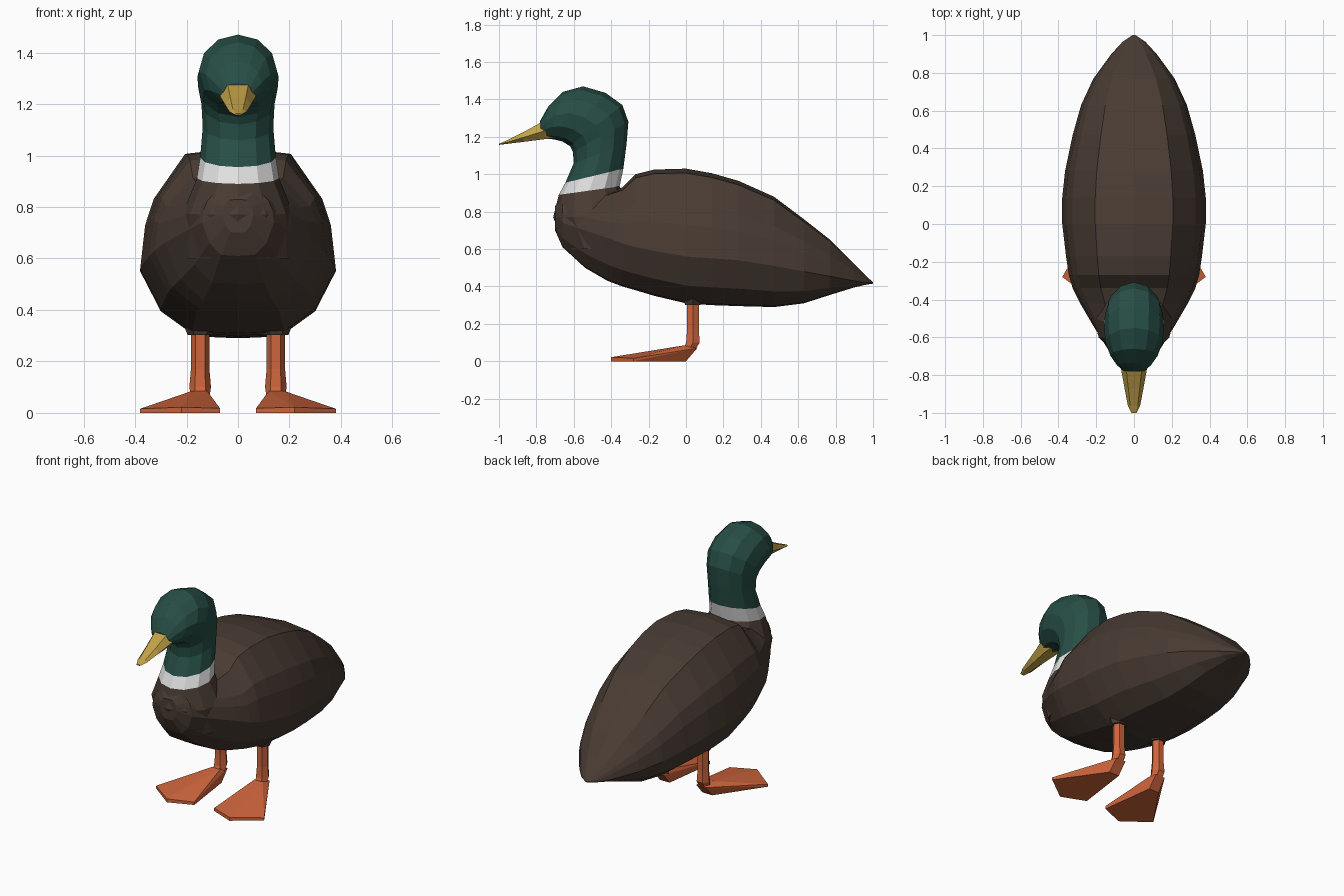
import bpy, bmesh, math

if "Cube" in bpy.data.objects:
    bpy.data.objects.remove(bpy.data.objects["Cube"])


def material(name, rgb):
    m = bpy.data.materials.new(name)
    m.diffuse_color = (*rgb, 1)
    m.use_nodes = True
    m.node_tree.nodes["Principled BSDF"].inputs["Base Color"].default_value = m.diffuse_color
    return m


BROWN = material("dark brown feathers", (0.066, 0.044, 0.033))
WHITE = material("white collar", (0.74, 0.74, 0.74))
GREEN = material("dark green feathers", (0.020, 0.075, 0.060))
YELLOW = material("yellow bill", (0.54, 0.36, 0.065))
ORANGE = material("orange legs", (0.62, 0.13, 0.045))


def finish(name, bm, mats):
    bmesh.ops.recalc_face_normals(bm, faces=bm.faces)
    me = bpy.data.meshes.new(name)
    bm.to_mesh(me)
    bm.free()
    for m in mats:
        me.materials.append(m)
    ob = bpy.data.objects.new(name, me)
    bpy.context.collection.objects.link(ob)
    return ob


def loft(name, rings, mats, mat_rule=lambda i: 0):
    """Skin a list of equal-length point rings and cap both ends."""
    bm = bmesh.new()
    vs = [[bm.verts.new(p) for p in r] for r in rings]
    n = len(vs[0])
    for i in range(len(vs) - 1):
        for k in range(n):
            j = (k + 1) % n
            f = bm.faces.new((vs[i][k], vs[i][j], vs[i + 1][j], vs[i + 1][k]))
            f.material_index = mat_rule(i)
    bm.faces.new(vs[0]).material_index = mat_rule(0)
    bm.faces.new(vs[-1]).material_index = mat_rule(len(vs) - 2)
    return finish(name, bm, mats)


def oval(front, back, hw, n=12):
    """Ring through a front and a back point (y, z) with a half width in x."""
    pts = []
    for k in range(n):
        a = 2 * math.pi * k / n
        t = (1 - math.cos(a)) / 2
        pts.append((hw * math.sin(a),
                    front[0] + (back[0] - front[0]) * t,
                    front[1] + (back[1] - front[1]) * t))
    return pts


# Body: y, bottom, top, half width, height of widest line
UPPER = [(0, 1), (0.54, 0.95), (0.86, 0.58), (0.95, 0.36), (1, 0)]
LOWER = [(0.79, -0.62), (0.47, -0.97), (0, -1)]


def body_ring(y, bot, top, w, wide):
    half = [(x * w, y, wide + f * ((top - wide) if f > 0 else (wide - bot)))
            for x, f in UPPER + LOWER]
    return half + [(-x, yy, z) for x, yy, z in half[-2:0:-1]]


BODY = [(-0.70, 0.70, 0.83, 0.06, 0.77), (-0.66, 0.61, 0.88, 0.14, 0.74),
        (-0.54, 0.50, 0.89, 0.215, 0.70), (-0.42, 0.43, 0.90, 0.285, 0.66),
        (-0.34, 0.40, 0.93, 0.325, 0.63), (-0.27, 0.38, 1.0, 0.345, 0.61),
        (-0.17, 0.35, 1.025, 0.36, 0.59), (0.0, 0.31, 1.03, 0.38, 0.56),
        (0.14, 0.30, 1.005, 0.38, 0.55), (0.28, 0.295, 0.965, 0.365, 0.54),
        (0.47, 0.29, 0.88, 0.325, 0.51), (0.63, 0.31, 0.76, 0.28, 0.48),
        (0.77, 0.355, 0.65, 0.215, 0.455), (0.90, 0.395, 0.52, 0.12, 0.43),
        (0.965, 0.41, 0.455, 0.06, 0.42), (1.0, 0.415, 0.422, 0.008, 0.418)]
loft("body", [body_ring(*r) for r in BODY], [BROWN])

# Breast, collar, neck and head: one tube coloured by ring
HEAD = [((-0.64, 0.60), (-0.25, 0.60), 0.22), ((-0.71, 0.77), (-0.28, 0.78), 0.215),
        ((-0.68, 0.89), (-0.355, 0.935), 0.16), ((-0.645, 0.955), (-0.335, 1.03), 0.147),
        ((-0.60, 1.06), (-0.318, 1.16), 0.137), ((-0.605, 1.12), (-0.308, 1.28), 0.142),
        ((-0.62, 1.15), (-0.34, 1.37), 0.154), ((-0.66, 1.175), (-0.43, 1.435), 0.158),
        ((-0.70, 1.185), (-0.55, 1.47), 0.152), ((-0.735, 1.19), (-0.66, 1.44), 0.125),
        ((-0.76, 1.20), (-0.735, 1.365), 0.09), ((-0.775, 1.205), (-0.78, 1.285), 0.055)]
loft("neck_and_head", [oval(*r) for r in HEAD], [BROWN, WHITE, GREEN],
     lambda i: 0 if i < 2 else 1 if i == 2 else 2)


# Bill: y, bottom, top, half width
def bill_ring(y, bot, top, w):
    mid = bot + (top - bot) * 0.45
    return [(-w * 0.5, y, bot), (w * 0.5, y, bot), (w, y, mid),
            (w * 0.6, y, top), (-w * 0.6, y, top), (-w, y, mid)]


BILL = [(-0.71, 1.192, 1.29, 0.07), (-0.76, 1.187, 1.285, 0.07),
        (-0.87, 1.173, 1.225, 0.05), (-0.96, 1.162, 1.18, 0.033),
        (-1.0, 1.157, 1.163, 0.014)]
loft("bill", [bill_ring(*r) for r in BILL], [YELLOW])

# Legs, thighs and webbed feet on both sides
LEG_X, LEG_Y = 0.147, 0.037


def leg_ring(s, z, r, dy=0):
    return [(s * LEG_X + r * math.cos(a), LEG_Y + dy + r * math.sin(a), z)
            for a in (math.pi * k / 3 for k in range(6))]


FOOT = [(0.07, -0.34, 0), (0.22, -0.40, 0), (0.38, -0.28, 0),
        (0.07, -0.34, 0.018), (0.22, -0.40, 0.022), (0.38, -0.28, 0.016),
        (0.115, 0.0, 0), (0.185, 0.0, 0), (0.115, 0.06, 0.07), (0.18, 0.06, 0.07),
        (0.12, -0.01, 0.085), (0.18, -0.01, 0.085)]
for s, side in ((1, "left"), (-1, "right")):
    loft(side + "_thigh", [leg_ring(s, 0.40, 0.09), leg_ring(s, 0.302, 0.048)], [BROWN])
    loft(side + "_leg", [leg_ring(s, 0.33, 0.036), leg_ring(s, 0.17, 0.036),
                         leg_ring(s, 0.10, 0.042), leg_ring(s, 0.06, 0.036, -0.02)],
         [ORANGE])
    bm = bmesh.new()
    for x, y, z in FOOT:
        bm.verts.new((s * x, y, z))
    bmesh.ops.convex_hull(bm, input=bm.verts[:])
    bmesh.ops.dissolve_limit(bm, angle_limit=0.02, verts=bm.verts[:], edges=bm.edges[:])
    finish(side + "_webbed_foot", bm, [ORANGE])
